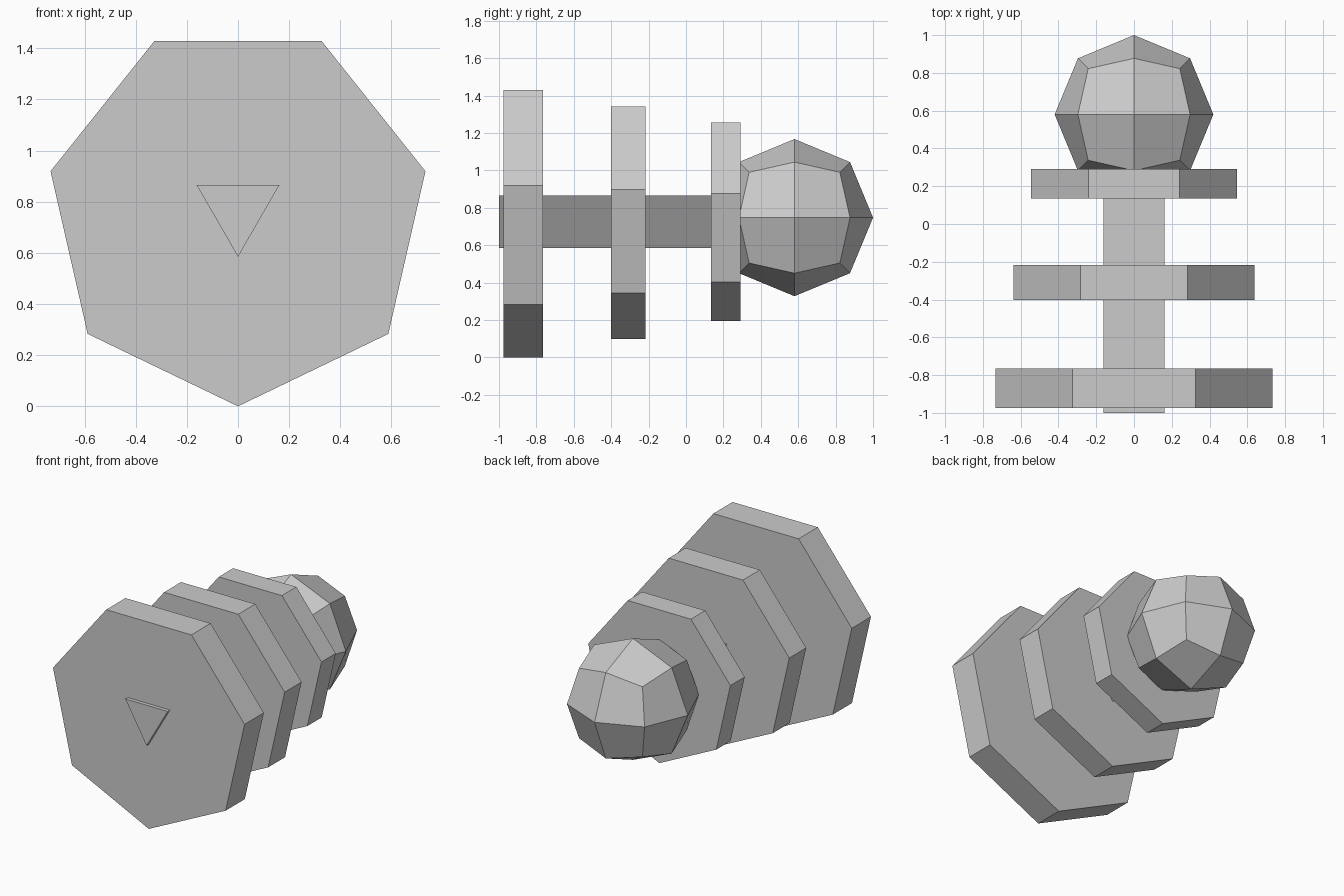
import bpy, bmesh
from math import sin, cos, tau

if "Cube" in bpy.data.objects:
    bpy.data.objects.remove(bpy.data.objects["Cube"])


def finish(name, bm):
    bmesh.ops.recalc_face_normals(bm, faces=bm.faces[:])
    mesh = bpy.data.meshes.new(name)
    bm.to_mesh(mesh)
    bm.free()
    obj = bpy.data.objects.new(name, mesh)
    bpy.context.collection.objects.link(obj)
    return obj


def prism(name, sides, radius, z, y0, y1):
    """Regular prism along y with one corner pointing down."""
    bm = bmesh.new()
    ring = [bm.verts.new((radius * sin(tau * i / sides), y0,
                          z - radius * cos(tau * i / sides)))
            for i in range(sides)]
    face = bm.faces.new(ring)
    ext = bmesh.ops.extrude_face_region(bm, geom=[face], use_keep_orig=True)
    moved = [g for g in ext["geom"] if isinstance(g, bmesh.types.BMVert)]
    bmesh.ops.translate(bm, verts=moved, vec=(0, y1 - y0, 0))
    return finish(name, bm)


# Three seven-sided discs, shrinking towards the back
discs = [("large_disc", 0.752, -0.975, -0.765),
         ("middle_disc", 0.655, -0.402, -0.217),
         ("small_disc", 0.558, 0.135, 0.292)]
for name, radius, y0, y1 in discs:
    prism(name, 7, radius, 0.752, y0, y1)

# Triangular rod through the discs into the ball
prism("rod", 3, 0.187, 0.772, -1.0, 0.4)

# Ball: once-subdivided cube pushed out to a sphere
bm = bmesh.new()
bmesh.ops.create_cube(bm, size=2)
bmesh.ops.subdivide_edges(bm, edges=bm.edges[:], cuts=1, use_grid_fill=True)
for v in bm.verts:
    v.co = v.co.normalized() * 0.42
ball = finish("ball", bm)
ball.location = (0, 0.58, 0.747)
